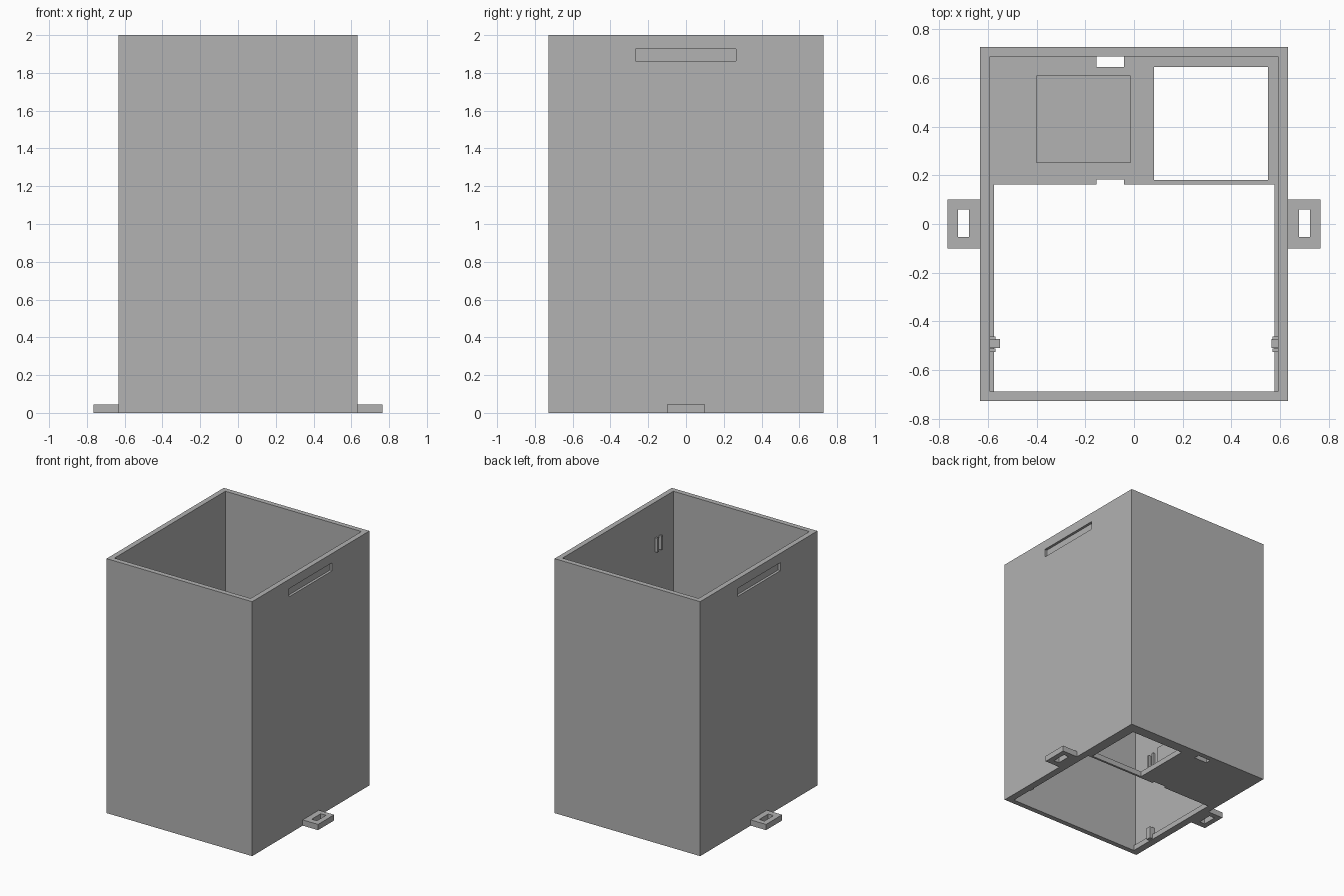
import bpy
import bmesh
from mathutils import Vector

cube = bpy.data.objects.get("Cube")
if cube:
    bpy.data.objects.remove(cube, do_unlink=True)

grey = bpy.data.materials.new("plain grey")
grey.use_nodes = True
colour = (0.445, 0.445, 0.445, 1)
grey.diffuse_color = colour
grey.node_tree.nodes["Principled BSDF"].inputs["Base Color"].default_value = colour


def box(name, x, y, z):
    """Axis-aligned box from (min, max) pairs."""
    bm = bmesh.new()
    bmesh.ops.create_cube(bm, size=1)
    for v in bm.verts:
        v.co = Vector([a + (b - a) * (c + 0.5) for (a, b), c in zip((x, y, z), v.co)])
    mesh = bpy.data.meshes.new(name)
    bm.to_mesh(mesh)
    bm.free()
    mesh.materials.append(grey)
    ob = bpy.data.objects.new(name, mesh)
    bpy.context.collection.objects.link(ob)
    return ob


def cut(target, x, y, z):
    """Subtract a box from the target and discard the cutter."""
    cutter = box("cutter", x, y, z)
    cutter.hide_render = True
    mod = target.modifiers.new("cut", 'BOOLEAN')
    mod.operation = 'DIFFERENCE'
    mod.solver = 'EXACT'
    mod.object = cutter
    bpy.context.view_layer.objects.active = target
    bpy.ops.object.modifier_apply(modifier=mod.name)
    bpy.data.objects.remove(cutter, do_unlink=True)


def side(s, a, b):
    """X range on the chosen side."""
    return (a, b) if s > 0 else (-b, -a)


W, D = 0.633, 0.728        # outer half sizes
IW, ID = 0.592, 0.688      # inner half sizes
FLOOR = 0.042
through = (-0.1, 0.1)

# Open-topped housing with its floor openings
housing = box("housing", (-W, W), (-D, D), (0, 2))
cut(housing, (-IW, IW), (-ID, ID), (FLOOR, 2.1))
cut(housing, (-0.576, 0.578), (-ID, 0.163), through)
cut(housing, (0.083, 0.55), (0.18, 0.645), through)
cut(housing, (-0.155, -0.042), (0.645, ID), through)
cut(housing, (-0.155, -0.042), (0.1, 0.182), through)

# Shallow grip recess on each side
for s in (-1, 1):
    cut(housing, side(s, W - 0.02, W + 0.1), (-0.268, 0.266), (1.863, 1.927))

# Raised block on the floor
box("floor_block", (-0.4, -0.015), (0.25, 0.61), (FLOOR - 0.01, 0.25))

for s, name in ((-1, "right"), (1, "left")):
    # Slotted mounting tab
    tab = box(name + "_mounting_tab", side(s, W - 0.01, 0.766), (-0.1, 0.1), (0, 0.045))
    cut(tab, side(s, 0.678, 0.724), (-0.053, 0.059), through)
    # Board stop at the bottom
    box(name + "_board_stop", side(s, 0.565, IW + 0.01) if s > 0 else side(s, 0.55, IW + 0.01),
        (-0.51, -0.472), (0.005, 0.1))
    # Pairs of guide ribs up the wall
    for i, z in enumerate((0.62, 1.61)):
        for y in (-0.527, -0.477):
            box(f"{name}_guide_rib_{i}", side(s, 0.57, IW + 0.01), (y, y + 0.015), (z, z + 0.11))
